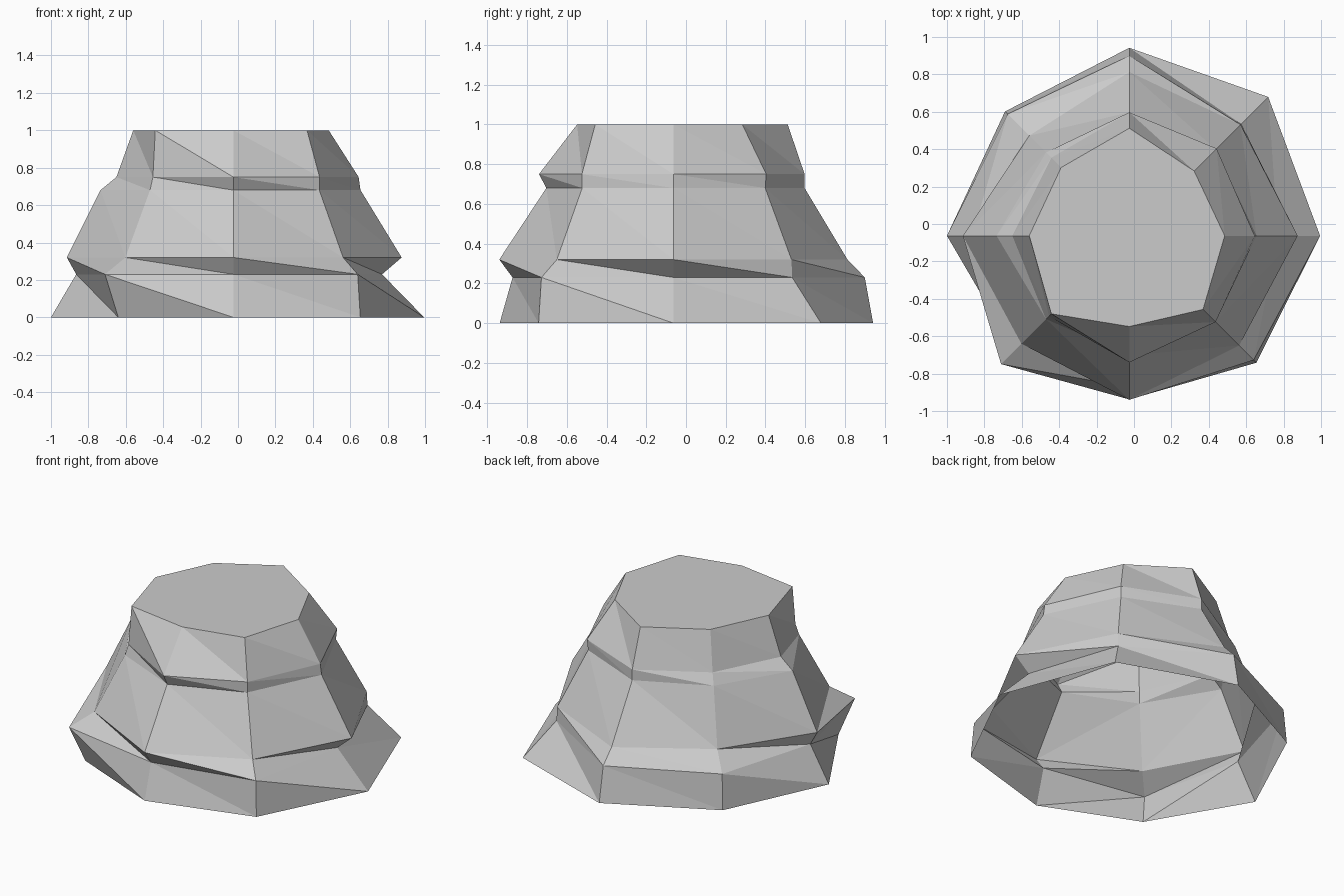
import bpy, bmesh
from math import cos, sin, pi

if "Cube" in bpy.data.objects:
    bpy.data.objects.remove(bpy.data.objects["Cube"])

SIDES = 8
CENTRE = (-0.025, -0.063)

# Ring height, then rough radii anticlockwise from +x: E NE N NW W SW S SE
RINGS = [
    (0.00, (1.02, 1.05, 1.005, 0.94, 0.975, 0.87, 0.875, 0.96)),
    (0.23, (0.795, 0.845, 0.963, 0.92, 0.84, 0.97, 0.81, 0.94)),
    (0.32, (0.90, 0.84, 0.876, 0.757, 0.89, 0.816, 0.877, 0.83)),
    (0.68, (0.68, 0.653, 0.66, 0.63, 0.71, 0.63, 0.64, 0.65)),
    (0.75, (0.67, 0.66, 0.66, 0.59, 0.625, 0.608, 0.677, 0.652)),
    (1.00, (0.51, 0.49, 0.575, 0.516, 0.535, 0.59, 0.485, 0.557)),
]

bm = bmesh.new()


def add_ring(z, radii):
    """One rough octagon around the vertical axis."""
    return [bm.verts.new((CENTRE[0] + r * cos(2 * pi * i / SIDES),
                          CENTRE[1] + r * sin(2 * pi * i / SIDES), z))
            for i, r in enumerate(radii)]


# Faceted stone walls, all split along the same diagonal
loops = [add_ring(z, radii) for z, radii in RINGS]
for low, high in zip(loops, loops[1:]):
    for i in range(SIDES):
        j = (i + 1) % SIDES
        bm.faces.new((low[i], low[j], high[i]))
        bm.faces.new((low[j], high[j], high[i]))

# Flat top; the underside stays open
bm.faces.new(loops[-1])

mesh = bpy.data.meshes.new("rock_mound")
bm.to_mesh(mesh)
bm.free()
rock = bpy.data.objects.new("rock_mound", mesh)
bpy.context.collection.objects.link(rock)
